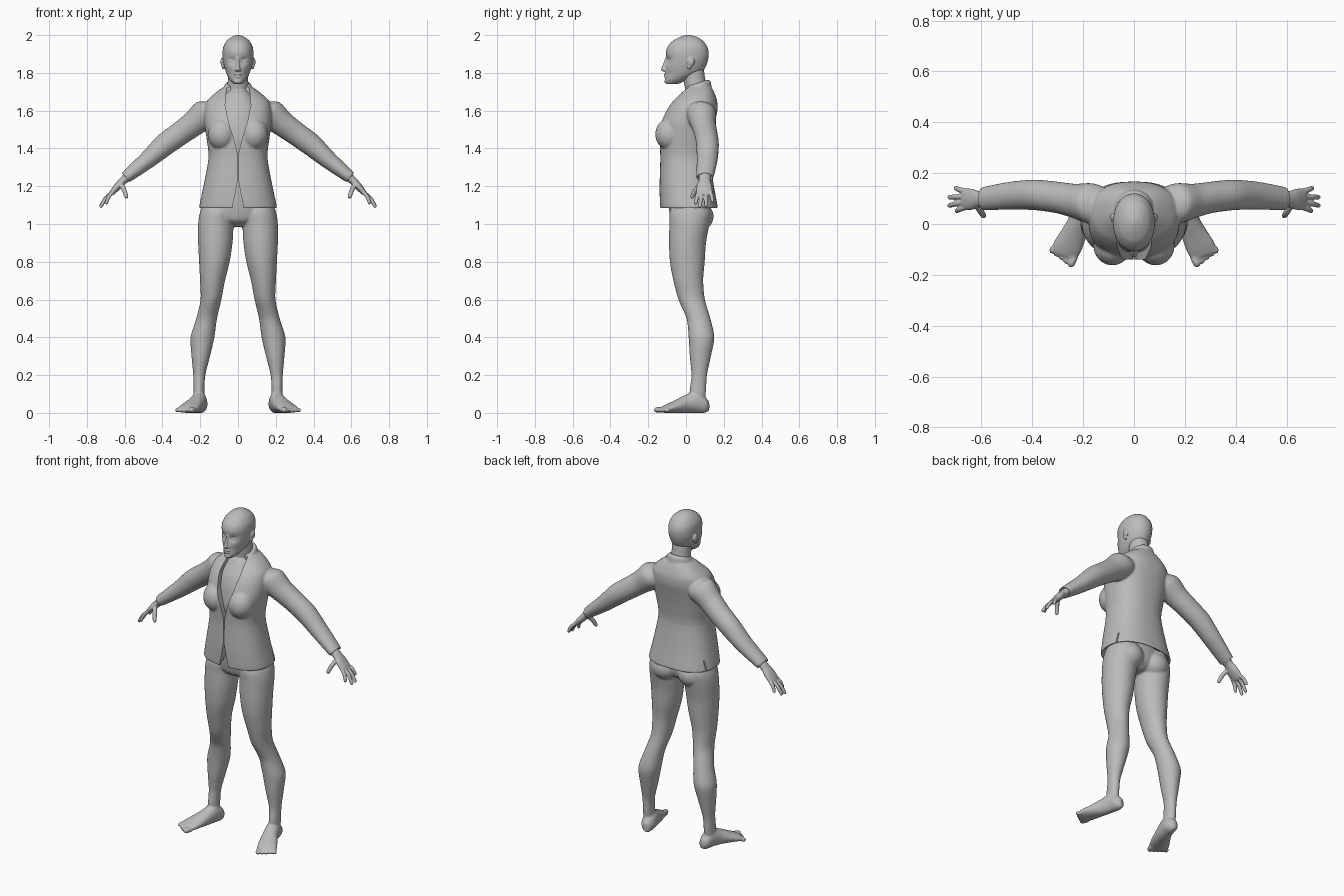
import bpy, bmesh, math
from mathutils import Vector, Matrix

if "Cube" in bpy.data.objects:
    bpy.data.objects.remove(bpy.data.objects["Cube"])

grey = bpy.data.materials.new("plain grey")
grey.diffuse_color = (0.5, 0.5, 0.5, 1)
grey.use_nodes = True
grey.node_tree.nodes["Principled BSDF"].inputs["Base Color"].default_value = (0.5, 0.5, 0.5, 1)

X, Y, Z = Vector((1, 0, 0)), Vector((0, 1, 0)), Vector((0, 0, 1))
ARM_U = Vector((0.66, 0, 0.75))
FOOT_U = Vector((0.93, -0.36 * -1, 0))
FOOT_D = Vector((0.36, -0.93, 0))
SIDES = (1, -1)


def spline(rows, steps):
    """Smoothly interpolate rows of numbers."""
    out = []
    for i in range(len(rows) - 1):
        b, c = rows[i], rows[i + 1]
        a, d = rows[max(i - 1, 0)], rows[min(i + 2, len(rows) - 1)]
        for k in range(steps):
            t = k / steps
            h = t * t * (3 - 2 * t)
            m0, m1 = t * (1 - t) ** 2, t * t * (t - 1)
            out.append([q + (r - q) * h + 0.4 * (m0 * (r - p) + m1 * (s - q))
                        for p, q, r, s in zip(a, b, c, d)])
    return out + [list(rows[-1])]


def loft(bm, rows, u=X, v=Y, side=1, power=2.0, segs=40, steps=5):
    """Closed skin through oval rings given as (x, y, z, radius u, radius v)."""
    rings = []
    for x, y, z, a, b in spline(rows, steps):
        ring = []
        for k in range(segs):
            t = 2 * math.pi * k / segs
            c, s = math.cos(t), math.sin(t)
            p = Vector((x, y, z))
            p += u * (a * math.copysign(abs(c) ** (2 / power), c))
            p += v * (b * math.copysign(abs(s) ** (2 / power), s))
            p.x *= side
            ring.append(bm.verts.new(p))
        rings.append(ring)
    for r, q in zip(rings, rings[1:]):
        for k in range(segs):
            n = (k + 1) % segs
            bm.faces.new((r[k], r[n], q[n], q[k]))
    bm.faces.new(rings[0][::-1])
    bm.faces.new(rings[-1])


def level(rows):
    """Turn (z, half width, front y, back y) into rings."""
    return [(0, (f + b) / 2, z, w, (b - f) / 2) for z, w, f, b in rows]


def digit(bm, path, r, side):
    """Finger or toe: a rounded tube along a path."""
    pts = [Vector(p) for p in path]
    d = (pts[-1] - pts[0]).normalized()
    u = d.cross(Z).normalized()
    rows = [(*p, r, r) for p in pts[:-1]]
    rows += [(*(pts[-1] - d * r * 0.6), r * 0.85, r * 0.85), (*pts[-1], r * 0.3, r * 0.3)]
    loft(bm, rows, u, d.cross(u), side, segs=14, steps=3)


def ball(bm, centre, radii, side=1):
    m = Matrix.Translation((centre[0] * side, *centre[1:])) @ Matrix.Diagonal((*radii, 1))
    bmesh.ops.create_uvsphere(bm, u_segments=24, v_segments=16, radius=1, matrix=m)


def add_object(bm, name):
    bmesh.ops.recalc_face_normals(bm, faces=bm.faces)
    me = bpy.data.meshes.new(name)
    bm.to_mesh(me)
    bm.free()
    ob = bpy.data.objects.new(name, me)
    bpy.context.collection.objects.link(ob)
    return ob


def fuse(bm, name, voxel, smooth, cutter=None):
    """Melt the parts together, smooth them, then cut openings."""
    ob = add_object(bm, name)
    mod = ob.modifiers.new("fuse", 'REMESH')
    mod.mode, mod.voxel_size = 'VOXEL', voxel
    mod = ob.modifiers.new("relax", 'SMOOTH')
    mod.factor, mod.iterations = 0.5, smooth
    if cutter:
        mod = ob.modifiers.new("opening", 'BOOLEAN')
        mod.operation, mod.object, mod.solver = 'DIFFERENCE', cutter, 'EXACT'
    dg = bpy.context.evaluated_depsgraph_get()
    me = bpy.data.meshes.new_from_object(ob.evaluated_get(dg))
    ob.modifiers.clear()
    ob.data = me
    me.materials.clear()
    me.materials.append(grey)
    bpy.ops.object.select_all(action='DESELECT')
    ob.select_set(True)
    bpy.context.view_layer.objects.active = ob
    bpy.ops.object.shade_smooth_by_angle(angle=math.radians(50))
    return ob


# Head: skull with pressed eye sockets, then face features
bm = bmesh.new()
loft(bm, level([(1.742, .022, -.106, -.04), (1.76, .04, -.111, 0), (1.785, .056, -.11, .05),
                (1.81, .066, -.11, .09), (1.84, .075, -.108, .108), (1.875, .081, -.104, .118),
                (1.91, .082, -.107, .12), (1.94, .077, -.097, .112), (1.97, .06, -.07, .09),
                (1.99, .035, -.032, .058), (2.0, .01, 0, .025)]), segs=64, power=2.1)
for vert in bm.verts:
    for s in SIDES:
        # eye socket, cheek hollow
        for cx, cz, r, push in ((.032, 1.864, .016, .013), (.045, 1.795, .02, .005)):
            if vert.co.y < 0:
                d2 = (vert.co.x - s * cx) ** 2 + (vert.co.z - cz) ** 2
                vert.co.y += push * math.exp(-d2 / (r * r))
loft(bm, [(0, -.098, 1.885, .007, .01), (0, -.106, 1.86, .007, .011), (0, -.114, 1.832, .01, .014),
          (0, -.116, 1.818, .013, .017), (0, -.11, 1.808, .01, .012)], segs=20)
ball(bm, (0, -.108, 1.792), (.021, .009, .005))
ball(bm, (0, -.107, 1.78), (.018, .009, .006))
ball(bm, (0, -.103, 1.755), (.02, .011, .012))
for s in SIDES:
    ball(bm, (.032, -.079, 1.862), (.015, .012, .008), s)
    ball(bm, (.012, -.108, 1.815), (.007, .011, .007), s)
    ball(bm, (.082, .026, 1.858), (.011, .019, .024), s)
    ball(bm, (.079, .018, 1.835), (.008, .011, .016), s)
fuse(bm, "head", .0035, 3)

# Body: neck, chest, hips, legs and feet
bm = bmesh.new()
loft(bm, [(0, .065, 1.6, .075, .07), (0, .058, 1.7, .06, .062), (0, .045, 1.76, .054, .058),
          (0, .035, 1.82, .054, .06)])
loft(bm, level([(.985, .03, -.03, .07), (1.02, .14, -.075, .11), (1.08, .17, -.09, .12),
                (1.2, .14, -.1, .1), (1.35, .12, -.1, .09), (1.45, .13, -.112, .1),
                (1.55, .13, -.1, .11), (1.62, .11, -.075, .11), (1.7, .06, -.02, .1)]))
leg = [(.1, .025, 1.12, .08, .09), (.11, .023, 1.06, .092, .11), (.117, .018, 1, .094, .106),
       (.12, .008, .9, .091, .098), (.125, .007, .8, .081, .092), (.135, .012, .7, .066, .079),
       (.143, .03, .6, .055, .07), (.166, .066, .5, .055, .063), (.188, .082, .4, .063, .068),
       (.197, .076, .3, .049, .056), (.205, .07, .2, .032, .041), (.207, .063, .12, .029, .043),
       (.207, .06, .04, .03, .036)]
foot = [(.186, .12, .035, .016, .026), (.195, .095, .045, .036, .045), (.205, .05, .058, .041, .058),
        (.22, 0, .048, .044, .048), (.242, -.05, .035, .052, .035), (.264, -.095, .024, .057, .024),
        (.278, -.125, .016, .05, .015)]
for s in SIDES:
    loft(bm, leg, side=s)
    ball(bm, (.09, .072, 1.04), (.08, .074, .075), s)
    loft(bm, foot, FOOT_U, Z, s)
    for i in range(5):
        base = Vector((.274, -.108, .016)) + FOOT_U * (-.043 + .0225 * i)
        r = .016 if i == 0 else .0115
        tip = base + FOOT_D * (.05 - .006 * i)
        tip.z = r
        digit(bm, (base, (base + tip) / 2, tip), r, s)
fuse(bm, "body", .006, 3)

# Hands: wrist, palm, fingers and thumb
finger_tips = ((.7, .05, 1.105), (.73, .072, 1.088), (.73, .105, 1.092), (.705, .142, 1.115))
for s in SIDES:
    bm = bmesh.new()
    loft(bm, [(.53, .107, 1.3, .026, .034), (.585, .1, 1.25, .024, .032), (.61, .098, 1.228, .021, .031),
              (.636, .097, 1.2, .02, .041), (.668, .098, 1.165, .014, .042), (.676, .098, 1.156, .007, .036)],
         ARM_U, Y, s)
    for i, tip in enumerate(finger_tips):
        base = Vector((.66, .066 + .021 * i, 1.172))
        knee = base.lerp(Vector(tip), .5) + Vector((.005, 0, .005))
        digit(bm, (base, knee, tip), .0105, s)
    digit(bm, ((.622, .082, 1.215), (.603, .05, 1.18), (.588, .028, 1.138)), .0125, s)
    fuse(bm, "left_hand" if s > 0 else "right_hand", .0035, 2)

# Cutter for the front opening and the hem vents
bm = bmesh.new()
edge = [(.034, 1.05), (.03, 1.09), (.015, 1.16), (.002, 1.23), (.002, 1.37), (.024, 1.46),
        (.05, 1.54), (.068, 1.63), (.062, 1.7), (.056, 1.82)]
outline = edge + [(-x, z) for x, z in reversed(edge)]
face = bm.faces.new([bm.verts.new((x, -.4, z)) for x, z in outline])
grown = bmesh.ops.extrude_face_region(bm, geom=[face])["geom"]
bmesh.ops.translate(bm, vec=(0, .41, 0), verts=[g for g in grown if isinstance(g, bmesh.types.BMVert)])
for s in SIDES:
    m = Matrix.Translation((s * .19, .08, 1.1)) @ Matrix.Diagonal((.06, .007, .1, 1))
    bmesh.ops.create_cube(bm, size=1, matrix=m)
cutter = add_object(bm, "opening_cutter")
cutter.hide_render = True

# Jacket: torso, bust, collar and sleeves
bm = bmesh.new()
loft(bm, level([(1.125, .17, -.1, .13), (1.088, .195, -.126, .158), (1.088, .206, -.137, .168),
                (1.2, .183, -.14, .148), (1.35, .156, -.136, .128), (1.45, .166, -.14, .138),
                (1.53, .178, -.134, .152), (1.6, .178, -.108, .166), (1.65, .165, -.075, .165),
                (1.69, .125, -.035, .152), (1.72, .085, -.01, .138)]), power=2.4, segs=56, steps=4)
loft(bm, [(0, .06, 1.66, .1, .09), (0, .058, 1.7, .082, .082), (0, .058, 1.735, .071, .075),
          (0, .056, 1.745, .06, .062)], X, Vector((0, .95, .3)))
sleeve = [(.1, .07, 1.605, .055, .065), (.165, .08, 1.585, .08, .08), (.232, .09, 1.533, .068, .068),
          (.3, .104, 1.483, .063, .062), (.385, .114, 1.422, .06, .06), (.48, .112, 1.338, .047, .055),
          (.59, .1, 1.25, .033, .046), (.592, .1, 1.248, .027, .038), (.57, .102, 1.266, .02, .03)]
for s in SIDES:
    ball(bm, (.085, -.085, 1.475), (.075, .078, .085), s)
    loft(bm, sleeve, ARM_U, Y, s)
fuse(bm, "jacket", .006, 4, cutter)
bpy.data.objects.remove(cutter)
